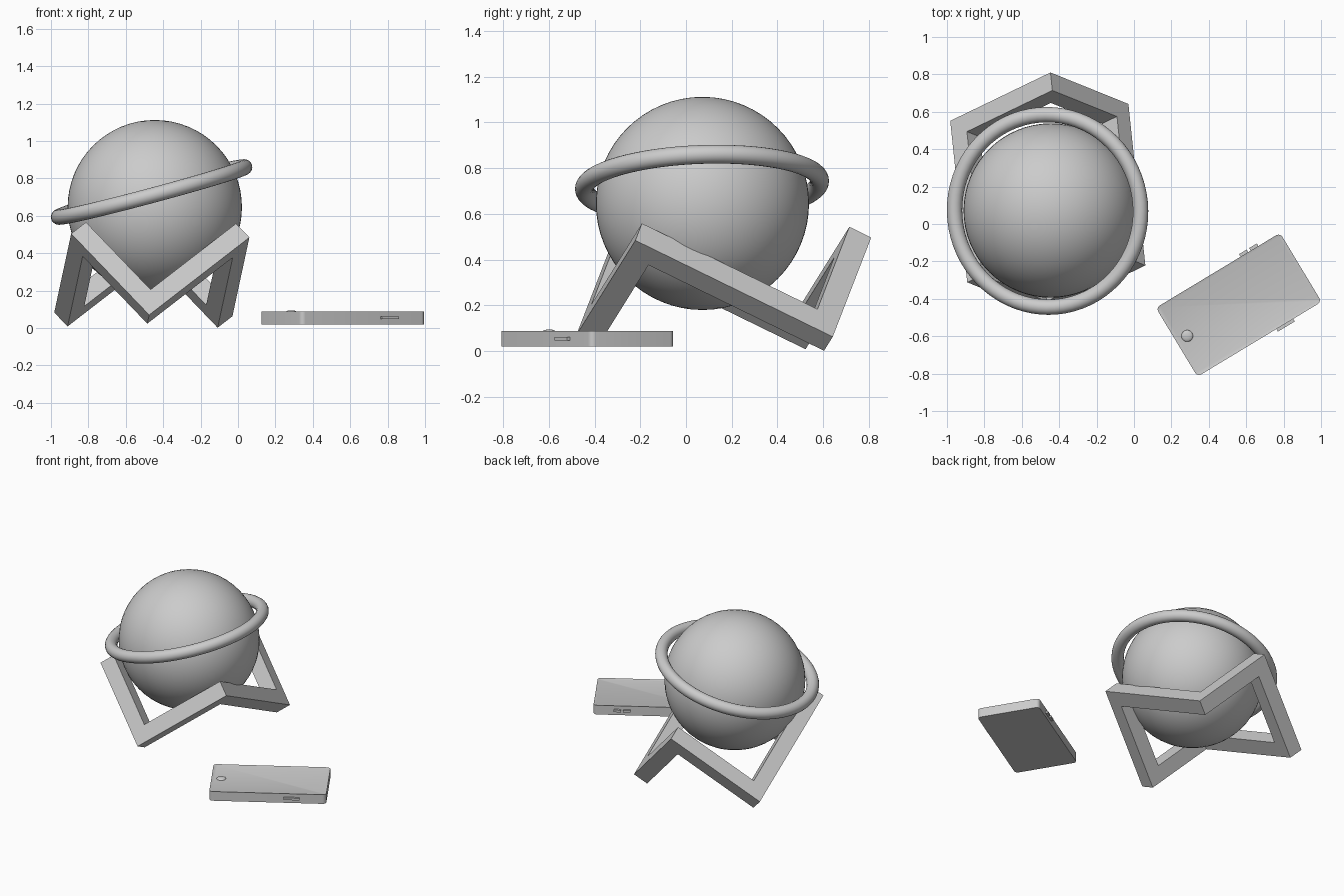
import bpy, bmesh
from math import radians, cos, sin
from mathutils import Vector, Matrix

if "Cube" in bpy.data.objects:
    bpy.data.objects.remove(bpy.data.objects["Cube"])


def make_object(name, bm, matrix=None):
    bmesh.ops.recalc_face_normals(bm, faces=bm.faces[:])
    me = bpy.data.meshes.new(name)
    bm.to_mesh(me)
    bm.free()
    ob = bpy.data.objects.new(name, me)
    bpy.context.collection.objects.link(ob)
    if matrix:
        ob.matrix_world = matrix
    return ob


def smooth(ob, angle=40):
    bpy.ops.object.select_all(action='DESELECT')
    ob.select_set(True)
    bpy.context.view_layer.objects.active = ob
    bpy.ops.object.shade_smooth_by_angle(angle=radians(angle))


# globe
bpy.ops.mesh.primitive_uv_sphere_add(segments=64, ring_count=32, radius=0.466,
                                     location=(-0.445, 0.072, 0.646))
globe = bpy.context.object
globe.name = "globe"
smooth(globe)

# tilted ring around the globe
bpy.ops.mesh.primitive_torus_add(major_segments=72, minor_segments=20,
                                 major_radius=0.515, minor_radius=0.041,
                                 location=(-0.462, 0.07, 0.727),
                                 rotation=(radians(2), radians(-15), 0))
ring = bpy.context.object
ring.name = "tilted_ring"
smooth(ring)

# zigzag stand: six edges of a box standing on its corners, mitred square bars
c = Vector((-0.094, 0.895, -0.437)).normalized()
a = Vector((0.735, 0.35, 0.57))
a = (a - c * a.dot(c)).normalized()
b = c.cross(a)
if b.z < 0:
    b = -b
axes = (a, b, c)
size = (0.725, 0.625, 0.965)
origin = Vector((-0.475, -0.48, 0.07))
w = 0.107
corners = [(0, 0, 0), (1, 0, 0), (1, 0, 1), (1, 1, 1), (0, 1, 1), (0, 1, 0)]
third = [2, 1, 0, 2, 1, 0]      # axis with no bar at each corner

bm = bmesh.new()
sections = []
for i, (k, r) in enumerate(zip(corners, third)):
    o = origin + sum((axes[j] * size[j] * k[j] for j in range(3)), Vector())
    inward = [axes[j] * (w if k[j] == 0 else -w) for j in range(3)]
    side = inward[r]
    diag = sum((inward[j] for j in range(3) if j != r), Vector())
    pts = [o, o + side, o + side + diag, o + diag]
    if i % 2:
        pts = [pts[0], pts[3], pts[2], pts[1]]
    sections.append([bm.verts.new(p) for p in pts])
for i in range(6):
    s, t = sections[i], sections[(i + 1) % 6]
    for j in range(4):
        n = (j + 1) % 4
        bm.faces.new((s[j], s[n], t[n], t[j]))
make_object("zigzag_stand", bm)

# handset placement
place = Matrix.Translation((0.56, -0.432, 0.02)) @ Matrix.Rotation(radians(31.1), 4, 'Z')


def rounded_slab(name, sx, sy, z0, z1, radius, rim=0.0, depth=0.0, steps=6):
    bm = bmesh.new()
    ring_pts = []
    for q, (ux, uy) in enumerate([(1, 1), (-1, 1), (-1, -1), (1, -1)]):
        for s in range(steps + 1):
            t = radians(90 * (q + s / steps))
            ring_pts.append((ux * (sx / 2 - radius) + radius * cos(t),
                             uy * (sy / 2 - radius) + radius * sin(t), z0))
    base = bm.faces.new([bm.verts.new(p) for p in ring_pts])
    ext = bmesh.ops.extrude_face_region(bm, geom=[base], use_keep_orig=True)
    bmesh.ops.translate(bm, vec=(0, 0, z1 - z0),
                        verts=[g for g in ext['geom'] if isinstance(g, bmesh.types.BMVert)])
    top = [g for g in ext['geom'] if isinstance(g, bmesh.types.BMFace)]
    bmesh.ops.recalc_face_normals(bm, faces=bm.faces[:])
    if rim:
        bmesh.ops.inset_region(bm, faces=top, thickness=rim)
        bmesh.ops.translate(bm, vec=(0, 0, -depth), verts=top[0].verts[:])
    ob = make_object(name, bm, place)
    smooth(ob, 30)
    return ob


# handset body with a slightly sunken screen
rounded_slab("handset_body", 0.775, 0.43, 0.0, 0.067, 0.025, rim=0.012, depth=0.004)

# domed front button
bm = bmesh.new()
bmesh.ops.create_uvsphere(bm, u_segments=32, v_segments=16, radius=0.031)
button = make_object("front_button", bm,
                     place @ Matrix.Translation((-0.322, 0, 0.063)) @ Matrix.Diagonal((1, 1, 0.38, 1)))
smooth(button)

# side buttons
for name, u, v, length in [("power_button", 0.158, -0.217, 0.105),
                           ("volume_up_button", 0.165, 0.217, 0.048),
                           ("volume_down_button", 0.228, 0.217, 0.048)]:
    bm = bmesh.new()
    bmesh.ops.create_cube(bm, size=1)
    make_object(name, bm, place @ Matrix.Translation((u, v, 0.035))
                @ Matrix.Diagonal((length, 0.028, 0.015, 1)))
